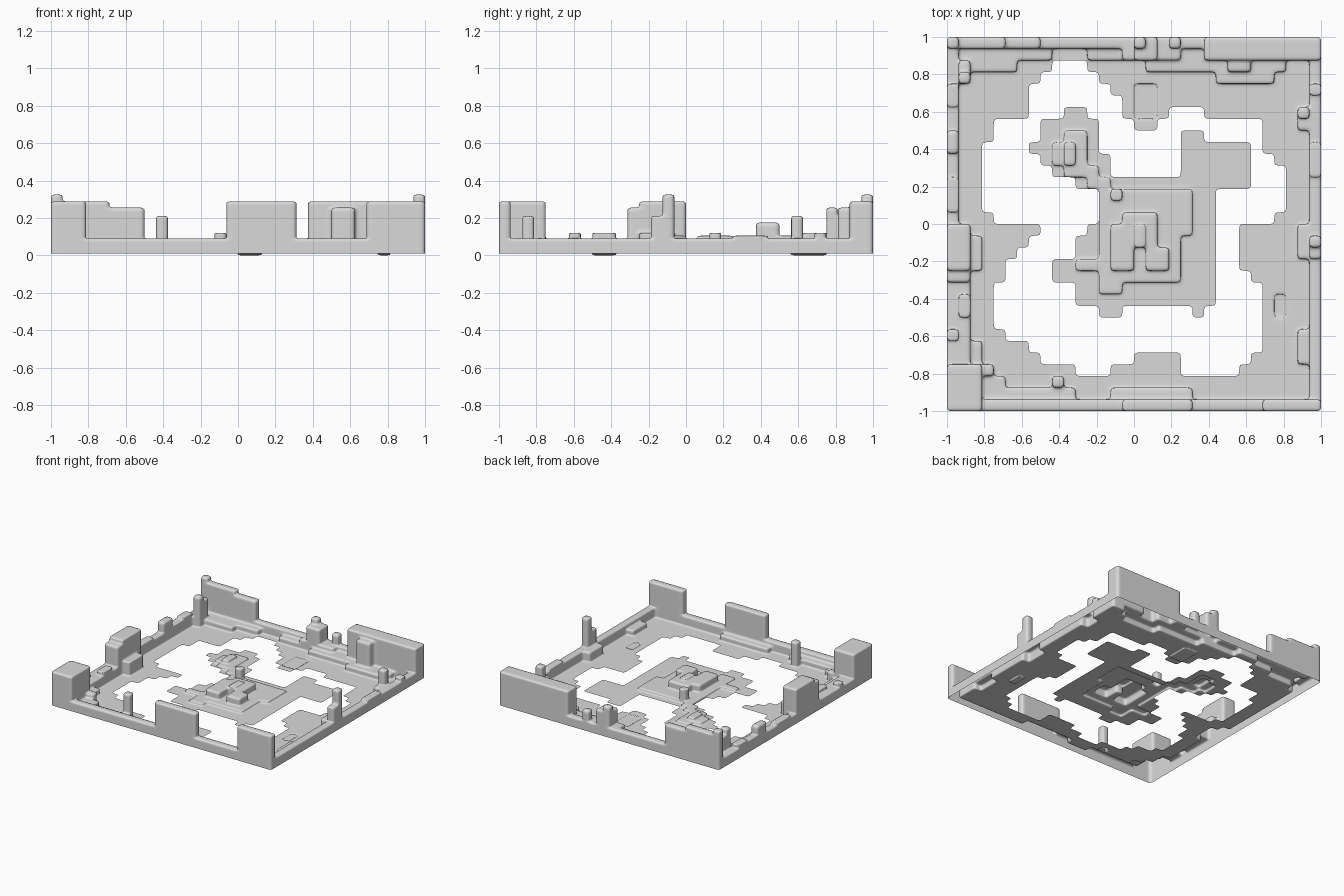
import bpy
import bmesh

cube = bpy.data.objects.get("Cube")
if cube:
    bpy.data.objects.remove(cube, do_unlink=True)

CELLS = 32
SIZE = 2 / CELLS

# Named heights used by the terrain
PIT, FLOOR, PLATE, STEP, RIM = 0.0, 0.01, 0.03, 0.055, 0.09
COBBLE, BUMP, LEDGE, STUB, SHOULDER = 0.105, 0.12, 0.175, 0.21, 0.255
WALL, PEAK = 0.288, 0.325
LEVELS = [PIT, FLOOR, PLATE, STEP, RIM, COBBLE, BUMP, LEDGE, STUB, SHOULDER, WALL, PEAK]

height = {(i, j): FLOOR for i in range(CELLS) for j in range(CELLS)}


def fill(level, *rects):
    """Set a level over cell rectangles given as left, right, front, back."""
    for left, right, front, back in rects:
        for i in range(left, right):
            for j in range(front, back):
                height[i, j] = level


def rows(level, start, *spans):
    """Set a level over one left-right span per row, going backwards."""
    for offset, (left, right) in enumerate(spans):
        fill(level, (left, right, start + offset, start + offset + 1))


# Ragged opening in the floor
opening = None
rows(opening, 3, (11, 14), (8, 16), (7, 27), (5, 27))
fill(opening, (20, 25, 3, 4), (20, 26, 4, 5), (4, 27, 7, 11))
rows(opening, 11, (5, 26), (5, 25), (6, 25), (7, 25), (8, 25), (4, 28))
fill(opening, (3, 29, 17, 21))
rows(opening, 21, (3, 28), (3, 27), (4, 27), (4, 16), (7, 15), (7, 15), (7, 14), (8, 13), (9, 12))
fill(opening, (18, 27, 24, 25), (19, 22, 25, 26))

# Island inside the opening
island = FLOOR
fill(island, (13, 15, 8, 9), (21, 22, 8, 9), (11, 23, 9, 11), (9, 23, 11, 13))
fill(island, (11, 23, 13, 15), (12, 23, 15, 16), (13, 23, 16, 19))
rows(island, 19, (11, 26), (9, 14), (8, 14), (7, 13), (8, 13), (8, 13), (10, 12))
fill(island, (20, 26, 20, 23), (20, 22, 23, 24))

# Terraced ruin in the middle of the island
fill(PLATE, (13, 20, 11, 15), (13, 21, 15, 19), (11, 13, 12, 13), (13, 15, 10, 11))
fill(RIM, (14, 16, 12, 16), (15, 18, 15, 17), (17, 19, 12, 14), (17, 18, 14, 15))
fill(COBBLE, (16, 17, 14, 16))
fill(BUMP, (14, 15, 18, 19))

# Small hill and the trail leading to it
fill(PLATE, (9, 12, 21, 23), (10, 12, 20, 24), (12, 13, 19, 21), (13, 14, 18, 20))
fill(STEP, (10, 11, 21, 23))

# Shallow pits in the floor
fill(PIT, (16, 18, 25, 28), (28, 29, 8, 10))

# Low steps along the inside of the rim
fill(STEP, (1, 6, 29, 31), (6, 9, 30, 31), (12, 32, 30, 31), (17, 29, 29, 30), (23, 28, 28, 29))
fill(STEP, (2, 3, 4, 6), (3, 5, 1, 3), (5, 11, 1, 2), (14, 21, 1, 2), (30, 31, 4, 7))

# Rim around the whole square
fill(RIM, (0, 32, 0, 1), (0, 32, 31, 32), (0, 1, 0, 32), (31, 32, 0, 32))
fill(RIM, (15, 20, 30, 31), (1, 2, 4, 12), (2, 4, 3, 4), (30, 32, 24, 26), (30, 31, 13, 16))

# Uneven stones on the rim
fill(COBBLE, (0, 1, 17, 20), (31, 32, 20, 23), (0, 1, 24, 26))
fill(BUMP, (0, 1, 6, 7), (1, 2, 8, 10), (0, 1, 26, 28), (31, 32, 27, 28))
fill(LEDGE, (0, 1, 22, 24), (19, 20, 31, 32))

# Back left wall with its broken end and buttress
fill(WALL, (0, 5, 31, 32))
fill(SHOULDER, (5, 8, 31, 32), (1, 2, 28, 29))
fill(STUB, (1, 2, 29, 30))
fill(PEAK, (0, 1, 31, 32))

# Back middle stump
fill(STUB, (16, 18, 30, 32))
fill(SHOULDER, (16, 17, 31, 32))

# Back right wall and buttress
fill(WALL, (22, 32, 30, 32))
fill(SHOULDER, (24, 26, 29, 30))

# Front blocks
fill(WALL, (0, 3, 0, 4), (15, 21, 0, 1), (27, 32, 0, 1))

# Left side tower
fill(WALL, (0, 2, 12, 16))
fill(SHOULDER, (0, 2, 11, 12))
fill(BUMP, (2, 3, 12, 15))

# Free standing posts
fill(STUB, (9, 10, 2, 3), (30, 31, 25, 26), (31, 32, 13, 14))
fill(PEAK, (31, 32, 14, 15))

# Build the stepped sheet
bm = bmesh.new()
points = {}


def vert(i, j, level):
    key = (i, j, level)
    if key not in points:
        points[key] = bm.verts.new((i * SIZE - 1, j * SIZE - 1, level))
    return points[key]


def riser(start, end, near, far):
    """Stack upright faces between two neighbouring cell heights."""
    low, high = sorted((near, far))
    for bottom, top in zip(LEVELS, LEVELS[1:]):
        if low <= bottom and top <= high:
            quad = [vert(*start, bottom), vert(*end, bottom),
                    vert(*end, top), vert(*start, top)]
            bm.faces.new(quad if near > far else quad[::-1])


def level_at(i, j):
    level = height.get((i, j))
    return FLOOR if level is None else level


for (i, j), level in height.items():
    if level is not None:
        bm.faces.new([vert(i, j, level), vert(i + 1, j, level),
                      vert(i + 1, j + 1, level), vert(i, j + 1, level)])

for a in range(CELLS + 1):
    for b in range(CELLS):
        riser((a, b), (a, b + 1), level_at(a - 1, b), level_at(a, b))
        riser((b + 1, a), (b, a), level_at(b, a - 1), level_at(b, a))

mesh = bpy.data.meshes.new("walled_ground")
bm.to_mesh(mesh)
bm.free()
ground = bpy.data.objects.new("walled_ground", mesh)
bpy.context.collection.objects.link(ground)
mesh.polygons.foreach_set("use_smooth", [True] * len(mesh.polygons))

# Soften the corners: one plain split, then one rounding pass
for name, kind in (("split", 'SIMPLE'), ("round", 'CATMULL_CLARK')):
    mod = ground.modifiers.new(name, 'SUBSURF')
    mod.subdivision_type = kind
    mod.levels = mod.render_levels = 1

# Plain stone colour
stone = bpy.data.materials.new("light_grey_stone")
stone.use_nodes = True
grey = (0.7, 0.7, 0.7, 1)
stone.diffuse_color = grey
stone.node_tree.nodes["Principled BSDF"].inputs["Base Color"].default_value = grey
mesh.materials.append(stone)
